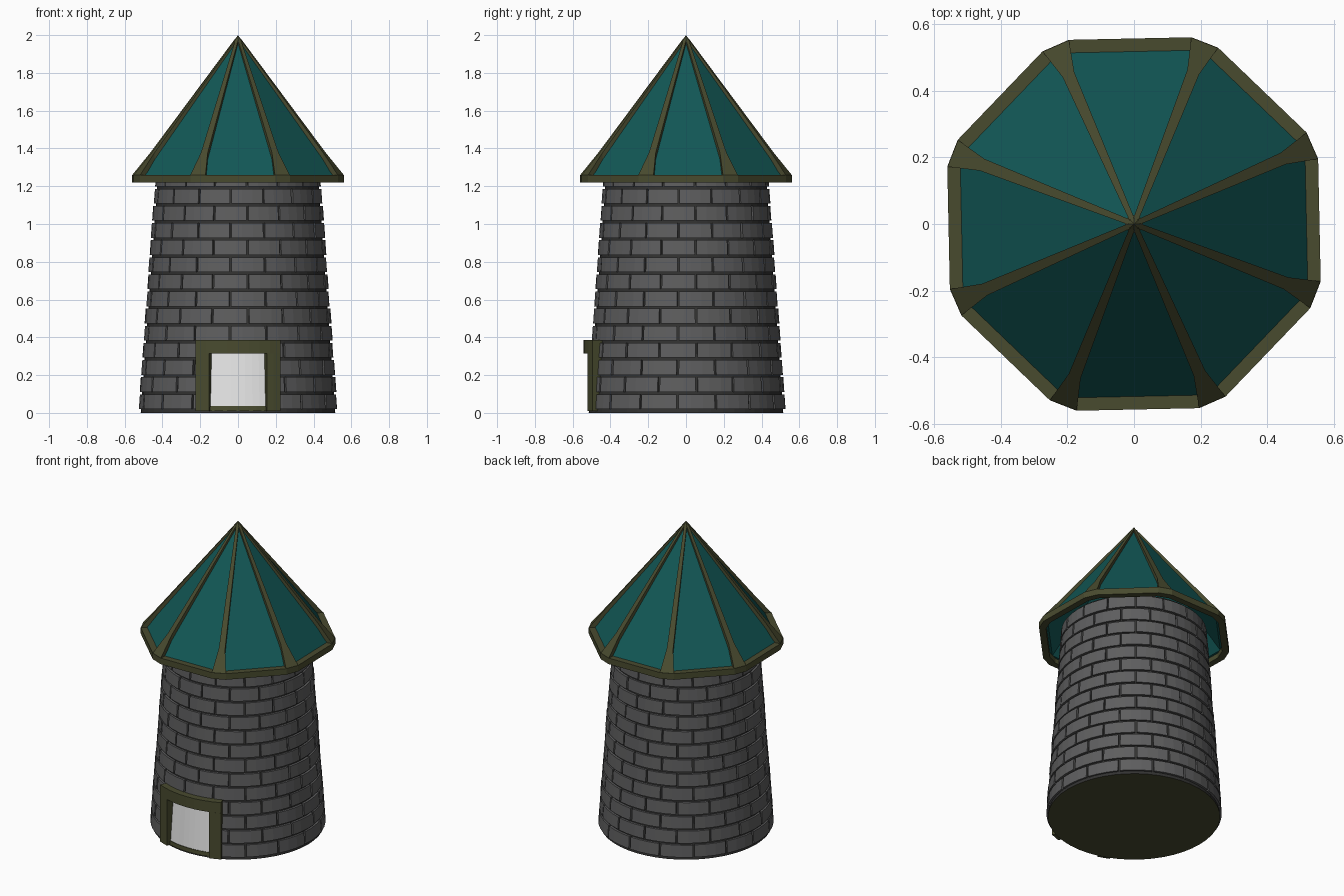
import bpy, bmesh, math, random
from math import sin, cos, pi, radians

if "Cube" in bpy.data.objects:
    bpy.data.objects.remove(bpy.data.objects["Cube"])

random.seed(4)


def mat(name, rgb):
    m = bpy.data.materials.new(name)
    m.diffuse_color = (*rgb, 1)
    m.use_nodes = True
    m.node_tree.nodes["Principled BSDF"].inputs["Base Color"].default_value = m.diffuse_color
    return m


STONE = mat("grey_stone", (0.112, 0.112, 0.114))
MORTAR = mat("dark_mortar", (0.032, 0.032, 0.031))
TEAL = mat("teal_roof", (0.006, 0.096, 0.092))
TRIM = mat("olive_trim", (0.066, 0.070, 0.028))
WHITE = mat("white_door", (0.86, 0.86, 0.86))


def finish(bm, name, *mats):
    bmesh.ops.recalc_face_normals(bm, faces=bm.faces)
    me = bpy.data.meshes.new(name)
    bm.to_mesh(me)
    bm.free()
    for m in mats:
        me.materials.append(m)
    ob = bpy.data.objects.new(name, me)
    bpy.context.collection.objects.link(ob)
    return ob


def loft(bm, rings, closed=False):
    """Skin a list of point rings; cap the ends unless closed."""
    vs = [[bm.verts.new(p) for p in r] for r in rings]
    n = len(vs[0])
    pairs = list(zip(vs, vs[1:] + vs[:1])) if closed else list(zip(vs, vs[1:]))
    for a, b in pairs:
        for i in range(n):
            j = (i + 1) % n
            bm.faces.new((a[i], a[j], b[j], b[i]))
    if not closed:
        bm.faces.new(vs[0])
        bm.faces.new(vs[-1])


def core_r(z):
    return 0.515 - 0.073 * z


def polar(r, a, z):
    # angle measured from the front (-y) towards +x
    return (r * sin(a), -r * cos(a), z)


def sector(bm, a0, a1, z0, z1, r_in, r_out, n):
    """Curved block that follows the tower wall."""
    rings = []
    for i in range(n + 1):
        a = a0 + (a1 - a0) * i / n
        rings.append([polar(r_in(z0), a, z0), polar(r_out(z0), a, z0),
                      polar(r_out(z1), a, z1), polar(r_in(z1), a, z1)])
    loft(bm, rings)


# Tower core, with a trim-coloured base
bm = bmesh.new()
loft(bm, [[polar(core_r(z), 2 * pi * i / 48, z) for i in range(48)]
          for z in (0.0, 1.29)])
bm.normal_update()
core = finish(bm, "tower_core", MORTAR, TRIM)
for p in core.data.polygons:
    p.material_index = 1 if p.normal.z < -0.5 else 0

# Brick courses, staggered and left out behind the door
DOOR_IN, DOOR_OUT = 0.286, 0.425
bm = bmesh.new()
step = 2 * pi / 16
for row in range(14):
    z0 = 0.02 + 0.0907 * row
    start = -0.086 + (step / 2 if row % 2 else 0)
    for k in range(16):
        a0 = start + step * k + 0.011
        a1 = a0 + step - 0.022
        if a0 > pi:
            a0, a1 = a0 - 2 * pi, a1 - 2 * pi
        if row < 4:
            cut = 0.36
            if a0 > -cut and a1 < cut:
                continue
            if a0 < -cut < a1:
                a1 = -cut
            elif a0 < cut < a1:
                a0 = cut
        out = 0.013 + random.uniform(-0.002, 0.002)
        sector(bm, a0, a1, z0, z0 + 0.078,
               lambda z: core_r(z) - 0.02, lambda z: core_r(z) + out, 3)
finish(bm, "tower_bricks", STONE)

# Door panel, curved with the wall
bm = bmesh.new()
sector(bm, -DOOR_IN - 0.01, DOOR_IN + 0.01, 0.03, 0.32,
       lambda z: core_r(z) - 0.01, lambda z: core_r(z) + 0.004, 8)
finish(bm, "door_panel", WHITE)

# Door frame: two posts, lintel and threshold
bm = bmesh.new()
inner = lambda z: 0.455
outer = lambda z: 0.543
for s in (-1, 1):
    sector(bm, s * DOOR_IN, s * DOOR_OUT, 0.01, 0.315, inner, outer, 2)
sector(bm, -DOOR_OUT, DOOR_OUT, 0.315, 0.385, inner, outer, 8)
sector(bm, -DOOR_IN, DOOR_IN, 0.01, 0.036,
       inner, lambda z: core_r(z) + 0.008, 6)
finish(bm, "door_frame", TRIM)

# Roof panels: thin eight-sided hollow cone
ROT = radians(1.2)
corners = [ROT + radians(22.5 + 45 * k) for k in range(8)]
bm = bmesh.new()


def ring(r, z):
    return [bm.verts.new((r * cos(a), r * sin(a), z)) for a in corners]


o, i_ = ring(0.567, 1.252), ring(0.545, 1.252)
top_o, top_i = bm.verts.new((0, 0, 1.985)), bm.verts.new((0, 0, 1.955))
for k in range(8):
    j = (k + 1) % 8
    bm.faces.new((o[k], o[j], top_o))
    bm.faces.new((i_[j], i_[k], top_i))
    bm.faces.new((o[j], o[k], i_[k], i_[j]))
finish(bm, "roof_panels", TEAL)

# Eaves rim with chamfered corners
bm = bmesh.new()
rim_angles = [c + s * radians(4.2) for c in corners for s in (-1, 1)]
rings = []
for a in rim_angles:
    rings.append([(r * cos(a), r * sin(a), z) for r, z in
                  ((0.587, 1.22), (0.587, 1.26), (0.544, 1.26), (0.544, 1.22))])
loft(bm, rings, closed=True)
finish(bm, "roof_rim", TRIM)

# Roof ribs, flared where they meet the rim
bm = bmesh.new()
for c in corners:
    rings = []
    for r, w in ((0.584, 0.043), (0.49, 0.019), (0.015, 0.008)):
        z = 1.26 + 0.738 * (1 - r / 0.584)
        zb = max(z - 0.05, 1.222)
        rings.append([(r * cos(c) - t * sin(c), r * sin(c) + t * cos(c), h)
                      for t, h in ((-w, z), (w, z), (w, zb), (-w, zb))])
    loft(bm, rings)
finish(bm, "roof_ribs", TRIM)

# Small cap at the peak
bm = bmesh.new()
bmesh.ops.create_cone(bm, cap_ends=True, segments=8, radius1=0.027, radius2=0.0,
                      depth=0.036)
bmesh.ops.translate(bm, verts=bm.verts, vec=(0, 0, 1.982))
finish(bm, "roof_cap", TRIM)
